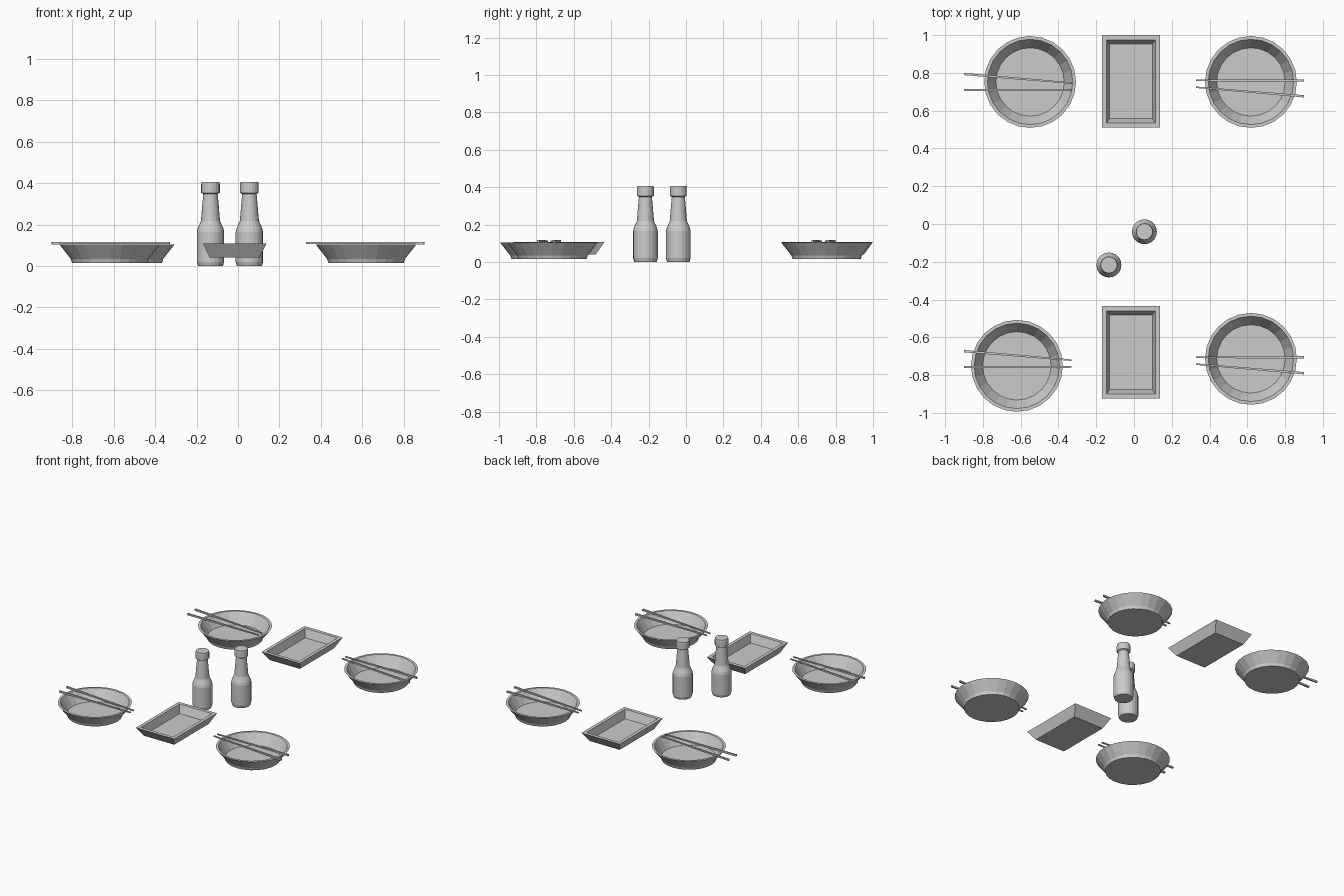
import bpy, bmesh, math
from mathutils import Vector

if "Cube" in bpy.data.objects:
    bpy.data.objects.remove(bpy.data.objects["Cube"])


def make_object(name, bm):
    bmesh.ops.recalc_face_normals(bm, faces=bm.faces)
    mesh = bpy.data.meshes.new(name)
    bm.to_mesh(mesh)
    bm.free()
    ob = bpy.data.objects.new(name, mesh)
    bpy.context.collection.objects.link(ob)
    return ob


def stack(name, rings):
    """Join successive vertex loops with side faces and cap both ends."""
    bm = bmesh.new()
    loops = [[bm.verts.new(p) for p in ring] for ring in rings]
    n = len(loops[0])
    for a, b in zip(loops, loops[1:]):
        for i in range(n):
            j = (i + 1) % n
            bm.faces.new((a[i], a[j], b[j], b[i]))
    bm.faces.new(loops[0][::-1])
    bm.faces.new(loops[-1])
    return make_object(name, bm)


def lathe(name, x, y, profile, sides):
    steps = [2 * math.pi * i / sides for i in range(sides)]
    return stack(name, [[(x + r * math.sin(a), y + r * math.cos(a), z) for a in steps]
                        for r, z in profile])


def tray(name, x, y):
    # half width, half depth, height: outer base, rim, inner rim, floor
    levels = [(0.120, 0.197, 0.04), (0.153, 0.245, 0.108),
              (0.129, 0.220, 0.108), (0.113, 0.197, 0.052)]
    return stack(name, [[(x - w, y - d, z), (x + w, y - d, z), (x + w, y + d, z), (x - w, y + d, z)]
                        for w, d, z in levels])


def chopstick(name, x0, y0, x1, y1, h0, h1):
    # square stick resting on the rim, tapering from h0 to h1
    p, q = Vector((x0, y0, 0)), Vector((x1, y1, 0))
    side = (q - p).normalized().cross(Vector((0, 0, 1)))
    rings = []
    for c, h in ((p, h0), (q, h1)):
        rings.append([c + side * (s * h) + Vector((0, 0, 0.111 + t * h))
                      for s, t in ((-1, -1), (1, -1), (1, 1), (-1, 1))])
    return stack(name, rings)


BOWL = [(0.182, 0.015), (0.189, 0.035), (0.243, 0.104), (0.226, 0.104), (0.181, 0.026)]
BOTTLE = [(0.060, 0.0), (0.066, 0.02), (0.066, 0.165), (0.062, 0.182), (0.046, 0.218),
          (0.035, 0.348), (0.045, 0.354), (0.045, 0.395), (0.043, 0.405)]

# bowls, each with a straight and a slanted chopstick
settings = [  # bowl x, bowl y, straight stick y, slanted stick start y
    (-0.55, 0.752, 0.709, 0.794),
    (0.619, 0.752, 0.760, 0.724),
    (-0.62, -0.751, -0.757, -0.673),
    (0.619, -0.714, -0.706, -0.742),
]
for i, (x, y, straight, slant) in enumerate(settings, 1):
    lathe(f"bowl_{i}", x, y, BOWL, 24)
    left = x < 0
    x0, x1 = (-0.90, -0.33) if left else (0.328, 0.90)
    h0, h1 = (0.006, 0.004) if left else (0.004, 0.006)
    chopstick(f"straight_chopstick_{i}", x0, straight, x1, straight, h0, h1)
    chopstick(f"slanted_chopstick_{i}", x0, slant, x1, slant - 0.048, h0, h1)

# serving trays
tray("back_tray", -0.016, 0.755)
tray("front_tray", -0.016, -0.680)

# sauce bottles
lathe("right_bottle", 0.055, -0.041, BOTTLE, 20)
lathe("left_bottle", -0.133, -0.217, BOTTLE, 20)
